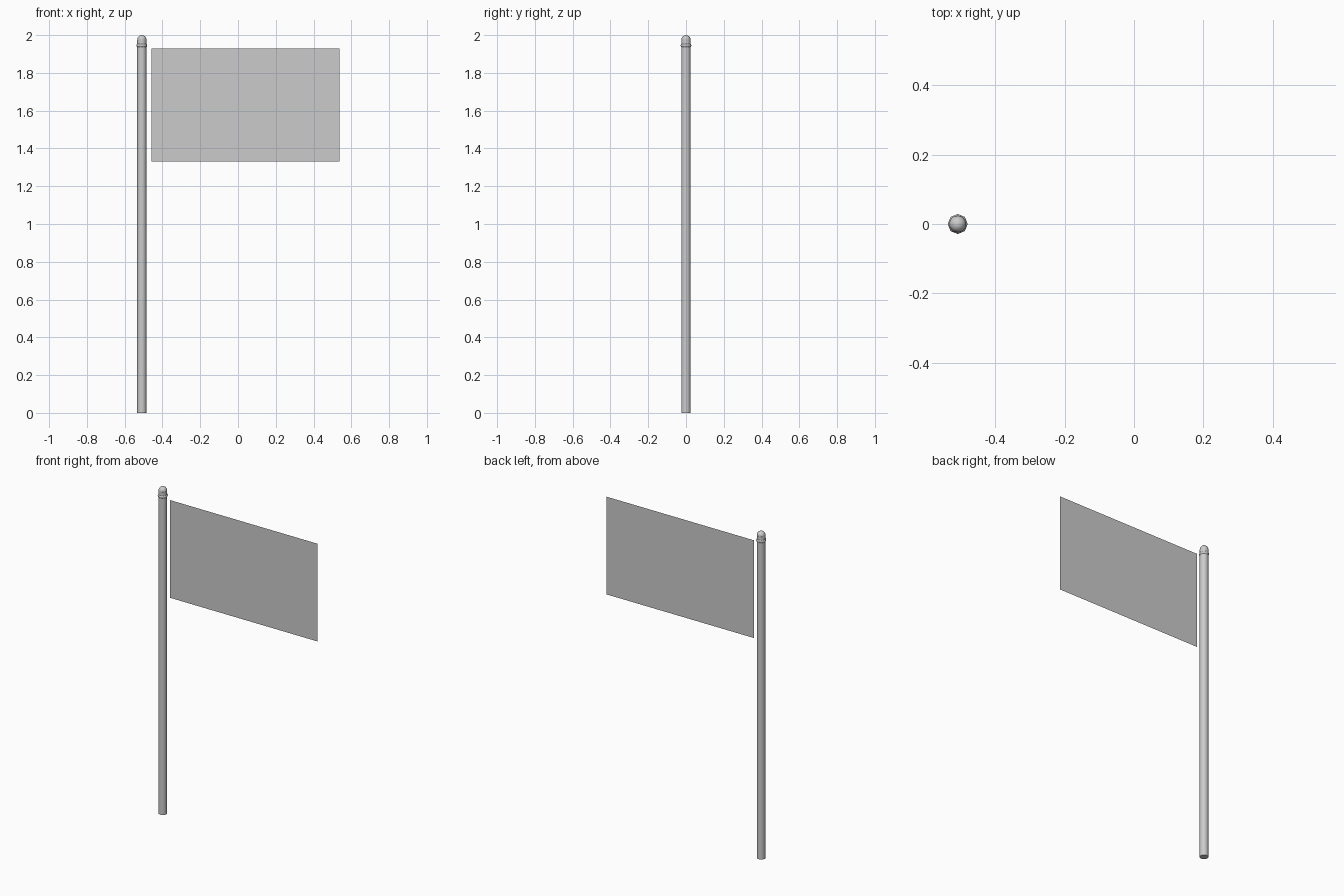
import bpy, math

if "Cube" in bpy.data.objects:
    bpy.data.objects.remove(bpy.data.objects["Cube"])

POLE_X = -0.509

def finish(name, angle=50):
    ob = bpy.context.object
    ob.name = name
    bpy.ops.object.shade_smooth_by_angle(angle=math.radians(angle))
    return ob

# pole
bpy.ops.mesh.primitive_cylinder_add(vertices=16, radius=0.0245, depth=1.975,
                                    location=(POLE_X, 0, 0.9875))
finish("pole")

# rounded tip
bpy.ops.mesh.primitive_uv_sphere_add(segments=16, ring_count=8, radius=0.0243,
                                     location=(POLE_X, 0, 1.9757))
finish("pole_tip")

# collar ring below the tip
bpy.ops.mesh.primitive_torus_add(major_segments=8, minor_segments=8,
                                 major_radius=0.0185, minor_radius=0.0105,
                                 location=(POLE_X, 0, 1.945))
finish("collar")

# flag: a single flat sheet
bpy.ops.mesh.primitive_plane_add(size=1, location=(0.039, 0, 1.63),
                                 rotation=(math.pi / 2, 0, 0))
flag = bpy.context.object
flag.name = "flag"
flag.scale = (0.996, 0.598, 1)
